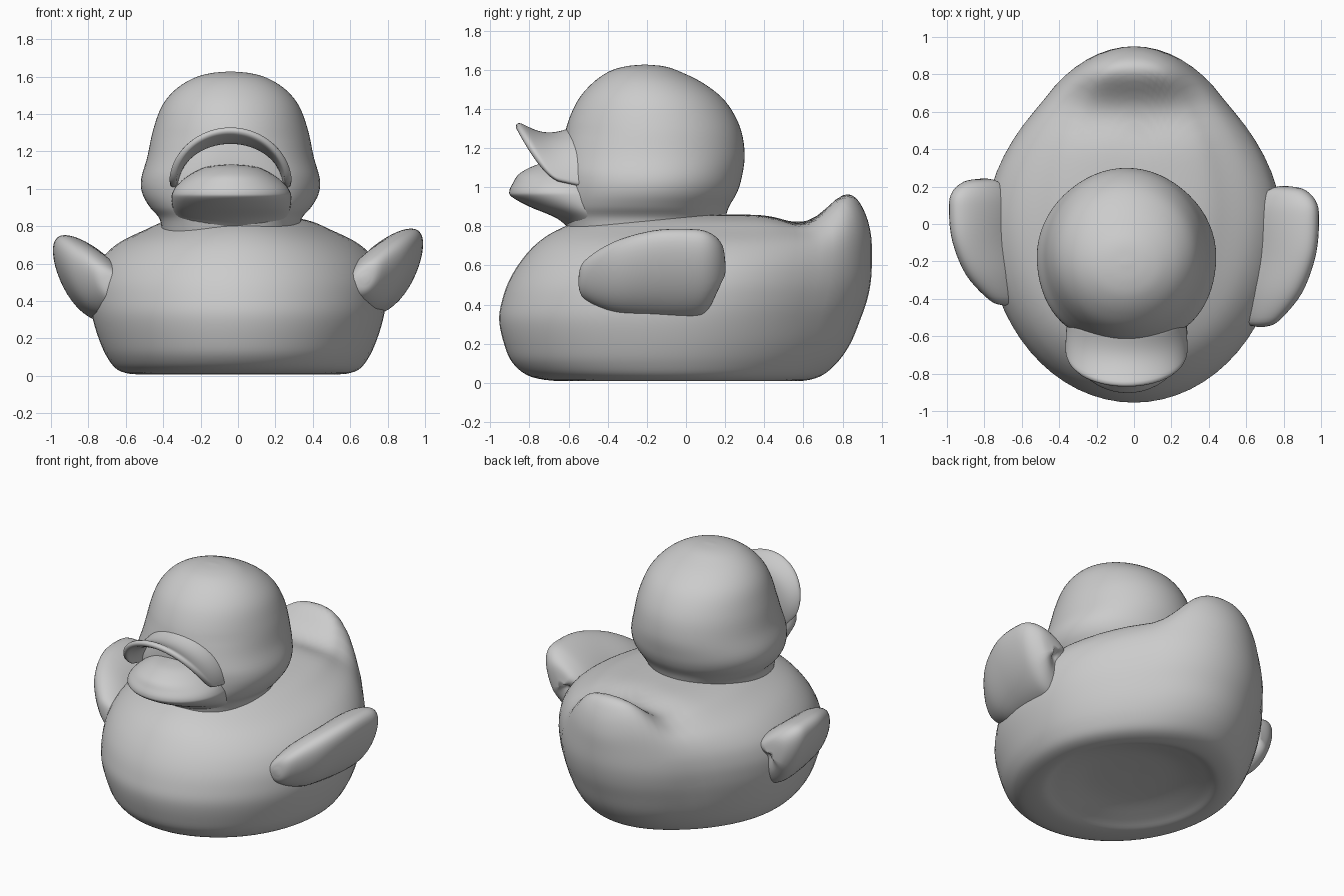
import bpy, bmesh
from math import sin, cos, pi, exp
from mathutils import Vector

if "Cube" in bpy.data.objects:
    bpy.data.objects.remove(bpy.data.objects["Cube"])


def spline(rows, steps=5):
    """Smoothly interpolate a table of profile rows (Catmull-Rom)."""
    out = []
    n = len(rows)
    for i in range(n - 1):
        p = [rows[max(0, min(n - 1, i + k))] for k in (-1, 0, 1, 2)]
        for s in range(steps):
            t = s / steps
            out.append([0.5 * (2 * b + (c - a) * t + (2 * a - 5 * b + 4 * c - d) * t * t
                               + (3 * b - a - 3 * c + d) * t ** 3) for a, b, c, d in zip(*p)])
    out.append(list(rows[-1]))
    return out


def make(name, rings, closed=True):
    """Skin a stack of point rings into one smooth object."""
    bm = bmesh.new()
    vs = [[bm.verts.new(p) for p in r] for r in rings]
    n = len(vs[0])
    for a, b in zip(vs, vs[1:]):
        for i in range(n if closed else n - 1):
            j = (i + 1) % n
            bm.faces.new((a[i], a[j], b[j], b[i]))
    if closed:
        bm.faces.new(vs[0])
        bm.faces.new(vs[-1])
    bmesh.ops.recalc_face_normals(bm, faces=bm.faces)
    for f in bm.faces:
        f.smooth = True
    me = bpy.data.meshes.new(name)
    bm.to_mesh(me)
    bm.free()
    ob = bpy.data.objects.new(name, me)
    bpy.context.collection.objects.link(ob)
    return ob


def ovals(table, cx=0.0, n=64):
    """Horizontal ovals from rows of (z, front y, back y, half width)."""
    return [[Vector((cx + hx * sin(2 * pi * i / n), (yf + yb) / 2 + (yb - yf) / 2 * cos(2 * pi * i / n), z))
             for i in range(n)] for z, yf, yb, hx in spline(table)]


# Body with shallow hollowed underside, tapered back and raised tail
body = ovals([
    (.085, -.02, .02, .02), (.075, -.30, .28, .26), (.035, -.50, .46, .45), (.008, -.62, .56, .54),
    (.03, -.79, .68, .64), (.10, -.885, .77, .70), (.20, -.93, .84, .745), (.32, -.955, .89, .78),
    (.42, -.94, .925, .79), (.52, -.905, .945, .78), (.62, -.845, .95, .735), (.71, -.765, .945, .64),
    (.78, -.66, .91, .50), (.83, -.52, .83, .38), (.855, -.32, .62, .22), (.86, -.02, .25, .02)])
for ring in body:
    for p in ring:
        p.x *= 1 - .14 * min(1, max(0, p.y / .65) ** 2)
        w = min(1, max(0, (p.z - .55) / .25))
        w = w * w * (3 - 2 * w) * exp(-(p.x / .36) ** 4)
        p.z += w * (.135 * exp(-((p.y - .84) / .13) ** 2) - .04 * exp(-((p.y - .58) / .12) ** 2))
make("body", body)

# Head with full cheeks, squarer at the front where the beak grows out
head = ovals([
    (.76, -.60, .17, .365), (.84, -.62, .20, .38), (.90, -.63, .22, .43), (.97, -.63, .26, .47),
    (1.05, -.63, .285, .478), (1.17, -.63, .30, .445), (1.31, -.61, .275, .415), (1.44, -.555, .20, .368),
    (1.53, -.48, .09, .295), (1.59, -.395, -.03, .20), (1.617, -.31, -.11, .11), (1.626, -.22, -.20, .02)],
    cx=-.04)
for ring in head:
    half = max(p.x for p in ring) + .04
    w = min(1, max(0, (1.28 - ring[0].z) / .2))
    for i, p in enumerate(ring):
        if 16 < i < 48:
            s = abs(sin(2 * pi * i / 64))
            sign = 1 if i < 32 else -1
            p.x = -.04 + sign * half * (s + w * (s ** .72 - s))
make("head", head)

# Lower beak with rising tongue, underside running into the chin
make("lower_beak", ovals([
    (.77, -.58, -.2, .26), (.84, -.66, -.2, .30), (.90, -.80, -.24, .315), (.95, -.89, -.27, .32),
    (.98, -.903, -.3, .315), (1.02, -.885, -.32, .29), (1.07, -.85, -.36, .23),
    (1.115, -.76, -.45, .14), (1.13, -.66, -.6, .02)], cx=-.035, n=48))

# Upper beak: thin flared arch
arch = []
for k in range(9):
    s = k / 8
    row = []
    for i in range(33):
        t = pi * i / 32
        up = max(0, sin(t))
        base = Vector((-.04 + .30 * cos(t), -.48 - .09 * up, .99 + .30 * up))
        rim = Vector((-.04 + .31 * cos(t), -.66 - .21 * up ** .7, 1.03 + .29 * up))
        p = base.lerp(rim, s)
        p.z -= .045 * sin(pi * s) * up
        row.append(p)
    arch.append(row)
upper = make("upper_beak", arch, closed=False)
sol = upper.modifiers.new("thickness", 'SOLIDIFY')
sol.thickness, sol.offset = .04, 0
sub = upper.modifiers.new("rounding", 'SUBSURF')
sub.levels = sub.render_levels = 1

# Wings: flared wedges, thick at the root, rows of (y, x, z, length, thickness)
WING = spline([
    (-.55, .68, .52, .02, .02), (-.52, .69, .53, .11, .07), (-.37, .745, .545, .21, .125),
    (-.17, .785, .56, .265, .14), (.02, .797, .562, .272, .148), (.12, .80, .565, .245, .135),
    (.185, .80, .58, .15, .09), (.203, .80, .58, .02, .02)])


def wing(name, side, ys, yo, zo):
    rings = []
    for y, cx, cz, a, b in WING:
        ring = []
        for i in range(40):
            c = cos(2 * pi * i / 40)
            u = a * c
            v = b * sin(2 * pi * i / 40) * (1 - .22 * c)
            back = y - .05 * max(0, -c) * max(0, y) / .2    # lower trailing edge tucks forward
            ring.append(Vector((side * (cx + .62 * u + .78 * v), back * ys + yo, cz + zo + .78 * u - .62 * v)))
        rings.append(ring)
    make(name, rings)


wing("right_wing", 1, 1, 0, 0)
wing("left_wing", -1, .9, .06, -.035)
